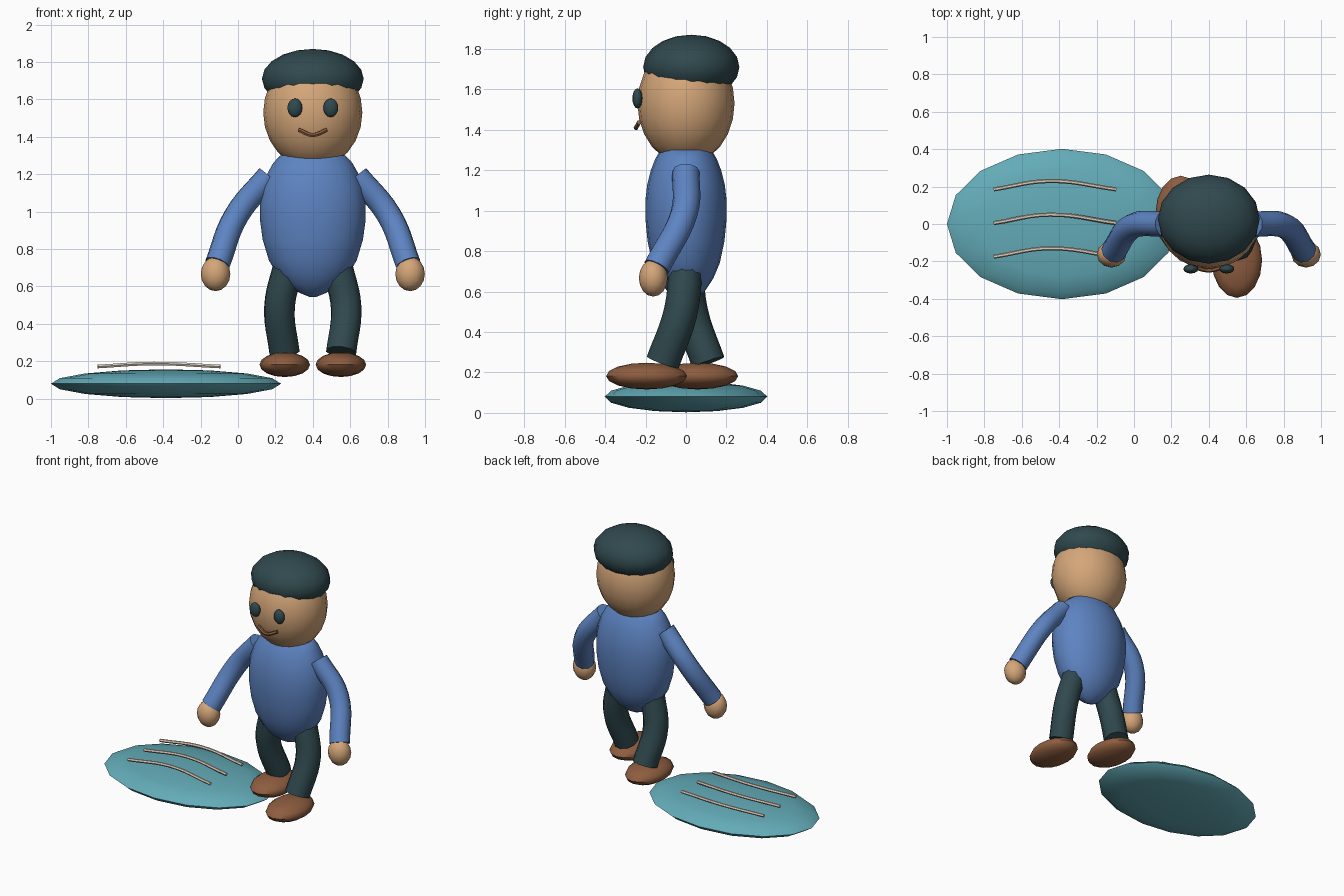
import bpy, bmesh, math
from mathutils import Vector

if "Cube" in bpy.data.objects:
    bpy.data.objects.remove(bpy.data.objects["Cube"])


def material(name, r, g, b):
    m = bpy.data.materials.new(name)
    m.diffuse_color = (r, g, b, 1)
    m.use_nodes = True
    m.node_tree.nodes["Principled BSDF"].inputs["Base Color"].default_value = m.diffuse_color
    return m


SKIN = material("skin", 0.66, 0.38, 0.19)
BLUE = material("blue_cloth", 0.11, 0.23, 0.54)
DARK = material("dark_slate", 0.029, 0.066, 0.076)
BROWN = material("brown_leather", 0.27, 0.11, 0.05)
TEAL = material("teal", 0.125, 0.41, 0.48)
CREAM = material("cream", 0.74, 0.63, 0.52)
CX = 0.4  # centre line of the figure


def finish(ob, name, mat):
    ob.name = name
    ob.data.materials.clear()
    ob.data.materials.append(mat)
    bpy.ops.object.select_all(action='DESELECT')
    ob.select_set(True)
    bpy.context.view_layer.objects.active = ob
    bpy.ops.object.shade_smooth_by_angle(angle=math.radians(50))
    return ob


def ellipsoid(name, mat, centre, radii, segs=16, rings=10):
    bm = bmesh.new()
    bmesh.ops.create_uvsphere(bm, u_segments=segs, v_segments=rings, radius=1)
    for v in bm.verts:
        v.co = Vector([c + r * k for c, r, k in zip(centre, radii, v.co)])
    me = bpy.data.meshes.new(name)
    bm.to_mesh(me)
    bm.free()
    ob = bpy.data.objects.new(name, me)
    bpy.context.collection.objects.link(ob)
    return finish(ob, name, mat)


def tube(name, mat, points, radius, sides=3, steps=6):
    cu = bpy.data.curves.new(name, 'CURVE')
    cu.dimensions = '3D'
    cu.bevel_depth = radius
    cu.bevel_resolution = sides
    cu.resolution_u = steps
    cu.use_fill_caps = True
    sp = cu.splines.new('BEZIER')
    sp.bezier_points.add(len(points) - 1)
    for bp, p in zip(sp.bezier_points, points):
        bp.co = p
        bp.handle_left_type = bp.handle_right_type = 'AUTO'
    ob = bpy.data.objects.new(name, cu)
    bpy.context.collection.objects.link(ob)
    bpy.ops.object.select_all(action='DESELECT')
    ob.select_set(True)
    bpy.context.view_layer.objects.active = ob
    bpy.ops.object.convert(target='MESH')
    return finish(bpy.context.view_layer.objects.active, name, mat)


def lathe(name, mat, profile, centre, y_scale, segs=20):
    bm = bmesh.new()
    rings = []
    for r, z in profile:
        rings.append([bm.verts.new((centre[0] + r * math.cos(a),
                                    centre[1] + r * y_scale * math.sin(a), z))
                      for a in (math.tau * i / segs for i in range(segs))])
    for lo, hi in zip(rings, rings[1:]):
        for i in range(segs):
            j = (i + 1) % segs
            bm.faces.new((lo[i], lo[j], hi[j], hi[i]))
    bm.faces.new(rings[0][::-1])
    bm.faces.new(rings[-1])
    me = bpy.data.meshes.new(name)
    bm.to_mesh(me)
    bm.free()
    ob = bpy.data.objects.new(name, me)
    bpy.context.collection.objects.link(ob)
    return finish(ob, name, mat)


# Flat oval board with three wavy stripes hovering over it
ellipsoid("board", TEAL, (-0.385, 0, 0.08), (0.615, 0.402, 0.077), 16, 8)
for i, y in enumerate((-0.175, 0.005, 0.185)):
    tube(f"board_stripe_{i + 1}", CREAM,
         [(-0.75, y, 0.172), (-0.45, y + 0.045, 0.188), (-0.095, y, 0.172)],
         0.011, 1)

# Egg-shaped torso
lathe("torso", BLUE,
      [(0.015, 0.543), (0.07, 0.565), (0.135, 0.605), (0.19, 0.665),
       (0.235, 0.74), (0.268, 0.85), (0.283, 0.96), (0.283, 1.05),
       (0.270, 1.13), (0.245, 1.2), (0.212, 1.26), (0.175, 1.3)],
      (CX, 0), 0.71)

# Head, hair and face
ellipsoid("head", SKIN, (CX, 0, 1.53), (0.265, 0.24, 0.3), 20, 12)
ellipsoid("hair", DARK, (CX, 0.026, 1.71), (0.272, 0.238, 0.16), 16, 10)
tube("mouth", BROWN, [(0.325, -0.232, 1.437), (CX, -0.247, 1.41),
                      (0.475, -0.232, 1.437)], 0.012, 1)

# Paired limbs; the right leg strides forward and the left one trails
for side, s, stride in (("left", -1, 0.11), ("right", 1, -0.115)):
    ellipsoid(f"{side}_eye", DARK, (CX + s * 0.096, -0.24, 1.555),
              (0.04, 0.025, 0.05), 12, 8)
    tube(f"{side}_arm", BLUE,
         [(CX + s * 0.235, 0, 1.19), (CX + s * 0.405, -0.01, 0.985),
          (CX + s * 0.51, -0.145, 0.72)], 0.068)
    ellipsoid(f"{side}_hand", SKIN, (CX + s * 0.52, -0.162, 0.667),
              (0.079, 0.071, 0.092), 12, 8)
    tube(f"{side}_leg", DARK,
         [(CX + s * 0.13, 0, 0.71), (CX + s * 0.178, stride * 0.25, 0.49),
          (CX + s * 0.152, stride, 0.25)], 0.084)
    ellipsoid(f"{side}_shoe", BROWN,
              (CX + s * 0.15, 0.058 if s < 0 else -0.195, 0.182),
              (0.135, 0.2, 0.066), 16, 8)
